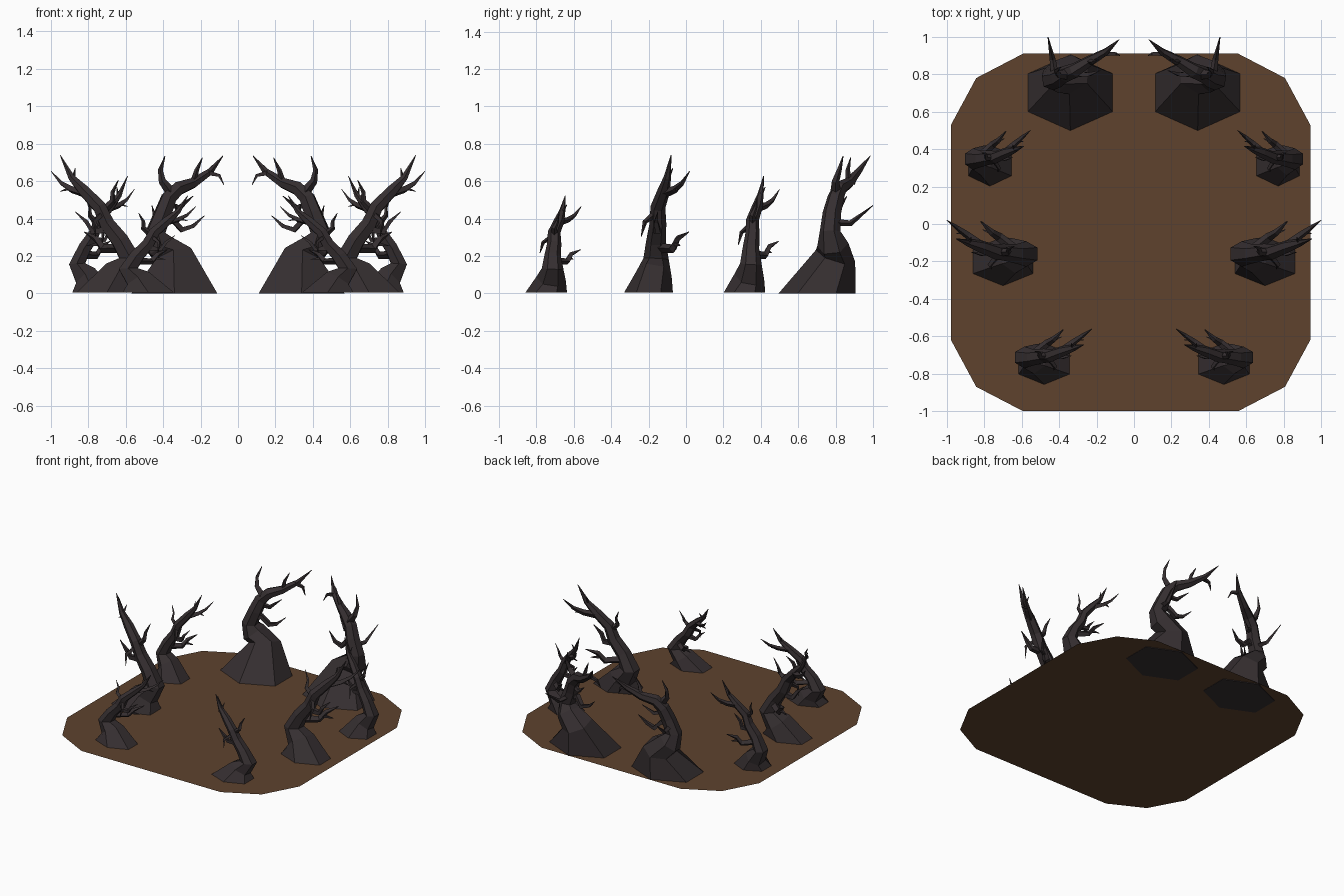
import bpy, bmesh, math
from mathutils import Vector, Matrix


def material(name, rgb):
    m = bpy.data.materials.new(name)
    m.diffuse_color = (*rgb, 1)
    return m


BARK = material("dark_bark", (0.036, 0.028, 0.030))
SOIL = material("brown_soil", (0.112, 0.055, 0.027))


def finish(bm, name, mat):
    bmesh.ops.recalc_face_normals(bm, faces=bm.faces)
    me = bpy.data.meshes.new(name)
    bm.to_mesh(me)
    bm.free()
    me.materials.append(mat)
    ob = bpy.data.objects.new(name, me)
    bpy.context.collection.objects.link(ob)
    return ob


def sweep(bm, path, sides, base=None):
    """Tapered limb along (x, y, z, radius) points; base = flared foot radii (rx, ry)."""
    pts = [Vector(p[:3]) for p in path]
    rings, prev, side = [], None, Vector((1, 0, 0))
    for i, p in enumerate(pts):
        t = (pts[min(i + 1, len(pts) - 1)] - pts[max(i - 1, 0)]).normalized()
        if base and i == 0:
            t = Vector((0, 0, 1))
        if prev is None:
            side = t.orthogonal().normalized() if abs(t.x) > 0.9 else (side - t * side.dot(t)).normalized()
        else:
            side = prev.rotation_difference(t) @ side
            side = (side - t * side.dot(t)).normalized()
        prev, up = t, t.cross(side)
        rx, ry = base if base and i == 0 else (path[i][3],) * 2
        ring = []
        for k in range(sides):
            a = 2 * math.pi * k / sides - math.pi / 2
            ring.append(bm.verts.new(p + side * (rx * math.cos(a)) + up * (ry * math.sin(a))))
        rings.append(ring)
    for a, b in zip(rings, rings[1:]):
        for k in range(sides):
            n = (k + 1) % sides
            bm.faces.new((a[k], a[n], b[n], b[k]))
    bm.faces.new(rings[0])
    bm.faces.new(rings[-1])


def tree(name, design, loc, scale):
    bm = bmesh.new()
    sweep(bm, design["trunk"], 6, design["base"])
    for limb in design["limbs"]:
        sweep(bm, limb, 4)
    bmesh.ops.transform(bm, verts=bm.verts,
                        matrix=Matrix.Translation(loc) @ Matrix.Diagonal((*scale, 1)))
    finish(bm, name, BARK)


# slender tree: crooked trunk kinking back, then leaning towards +x
SLENDER = {
    "base": (0.185, 0.13),
    "trunk": [(0.0, -0.02, 0, 0), (-0.06, 0.01, 0.10, 0.095), (-0.125, 0.02, 0.18, 0.068),
              (-0.07, 0.02, 0.28, 0.052), (0.0, 0.03, 0.37, 0.045), (0.04, 0.03, 0.46, 0.040),
              (0.12, 0.06, 0.545, 0.034), (0.19, 0.08, 0.62, 0.020), (0.25, 0.10, 0.74, 0.002)],
    "limbs": [
        [(0.10, 0.05, 0.53, 0.028), (0.19, 0.12, 0.555, 0.020), (0.245, 0.16, 0.59, 0.013), (0.30, 0.20, 0.655, 0.002)],
        [(-0.08, 0.03, 0.24, 0.028), (0.02, 0.11, 0.235, 0.024), (0.06, 0.135, 0.29, 0.018), (0.12, 0.195, 0.325, 0.003)],
        [(0.05, 0.125, 0.26, 0.014), (0.11, 0.15, 0.25, 0.002)],
        [(-0.03, 0.02, 0.34, 0.026), (0.08, 0.03, 0.33, 0.020), (0.11, 0.02, 0.38, 0.015), (0.17, 0.03, 0.435, 0.002)],
        [(0.03, 0.03, 0.43, 0.024), (-0.03, 0.03, 0.49, 0.017), (-0.03, 0.05, 0.54, 0.011), (-0.06, 0.06, 0.605, 0.002)],
        [(0.03, 0.01, 0.42, 0.018), (0.07, -0.04, 0.38, 0.013), (0.06, -0.06, 0.30, 0.002)],
        [(0.18, 0.08, 0.61, 0.012), (0.17, 0.11, 0.67, 0.002)],
        [(0.20, 0.13, 0.56, 0.012), (0.25, 0.13, 0.545, 0.002)],
    ],
}

# stout tree: broad flared foot, thin kinked stem, long reaching crown
STOUT = {
    "base": (0.265, 0.205),
    "trunk": [(0.01, 0.0, 0, 0), (0.01, 0.10, 0.20, 0.110), (-0.07, 0.085, 0.26, 0.085),
              (-0.09, 0.07, 0.33, 0.056), (-0.05, 0.08, 0.43, 0.050), (-0.02, 0.10, 0.51, 0.045),
              (0.03, 0.12, 0.56, 0.040), (0.11, 0.17, 0.59, 0.030), (0.20, 0.22, 0.65, 0.020),
              (0.27, 0.285, 0.735, 0.002)],
    "limbs": [
        [(0.19, 0.21, 0.645, 0.018), (0.25, 0.21, 0.63, 0.011), (0.275, 0.20, 0.58, 0.002)],
        [(0.11, 0.17, 0.59, 0.018), (0.13, 0.165, 0.66, 0.012), (0.16, 0.18, 0.725, 0.002)],
        [(0.0, 0.10, 0.53, 0.030), (-0.055, 0.10, 0.60, 0.020), (-0.065, 0.12, 0.66, 0.013), (-0.04, 0.14, 0.735, 0.002)],
        [(-0.07, 0.08, 0.38, 0.022), (-0.085, 0.18, 0.375, 0.016), (-0.11, 0.30, 0.47, 0.002)],
        [(-0.07, 0.07, 0.37, 0.028), (0.0, 0.08, 0.395, 0.022), (0.05, 0.10, 0.34, 0.020),
         (0.11, 0.10, 0.36, 0.014), (0.17, 0.12, 0.415, 0.002)],
        [(-0.03, 0.09, 0.48, 0.022), (0.04, 0.12, 0.46, 0.015), (0.11, 0.16, 0.52, 0.002)],
    ],
}

# four trees on the left, mirrored to the right
for s, side in ((1, "left"), (-1, "right")):
    for name, design, x, y, z, sc in (
            ("front_tree", SLENDER, -0.48, -0.73, 0.006, (0.85, 0.85, 0.70)),
            ("middle_tree", SLENDER, -0.70, -0.18, 0.006, (-1, 1, 0.99)),
            ("rear_tree", SLENDER, -0.77, 0.33, 0.006, (0.72, 0.85, 0.84)),
            ("back_tree", STOUT, -0.35, 0.70, 0.0, (1, 1, 1))):
        tree(f"{name}_{side}", design, (s * x, y, z), (s * sc[0], sc[1], sc[2]))

# ground: flat square sheet with rounded corners
bm = bmesh.new()
outline = []
for sx, sy in ((1, 1), (-1, 1), (-1, -1), (1, -1)):
    corner = [(0.96, 0.575), (0.825, 0.825), (0.575, 0.955)]
    if sx * sy < 0:
        corner.reverse()
    outline += [bm.verts.new((sx * a - 0.018, sy * b - 0.045, 0.005)) for a, b in corner]
bm.faces.new(outline)
ground = finish(bm, "ground", SOIL)
if ground.data.polygons[0].normal.z < 0:
    ground.data.flip_normals()
